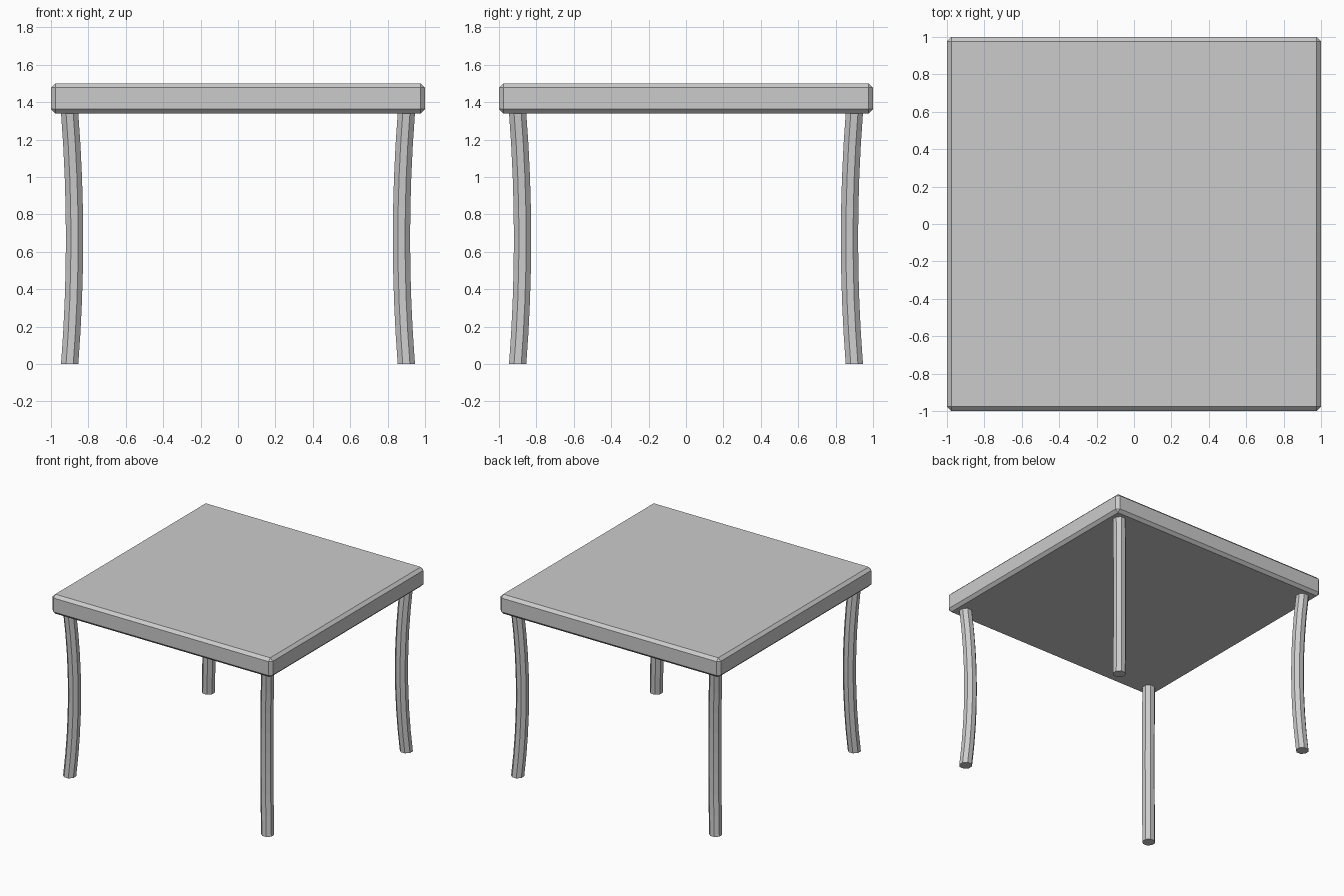
import bpy, bmesh, math

if "Cube" in bpy.data.objects:
    bpy.data.objects.remove(bpy.data.objects["Cube"])

TOP_Z, BASE_Z = 1.5, 1.34


def make_object(name, bm):
    mesh = bpy.data.meshes.new(name)
    bmesh.ops.recalc_face_normals(bm, faces=bm.faces)
    bm.to_mesh(mesh)
    bm.free()
    obj = bpy.data.objects.new(name, mesh)
    bpy.context.collection.objects.link(obj)
    return obj


# Table top: slab with a single-segment chamfer on every edge
bm = bmesh.new()
bmesh.ops.create_cube(bm, size=1)
bmesh.ops.scale(bm, vec=(2, 2, TOP_Z - BASE_Z), verts=bm.verts)
bmesh.ops.translate(bm, vec=(0, 0, (TOP_Z + BASE_Z) / 2), verts=bm.verts)
table_top = make_object("table_top", bm)
bevel = table_top.modifiers.new("chamfer", 'BEVEL')
bevel.width = 0.023
bevel.segments = 1

# Legs: octagonal tube bowed diagonally inwards, mirrored to four corners
SIDES, STEPS, RADIUS, BOW = 8, 8, 0.05, 0.026
bm = bmesh.new()
rings = []
for s in range(STEPS + 1):
    t = s / STEPS
    c = 0.9 - BOW * 4 * t * (1 - t)
    ring = []
    for k in range(SIDES):
        a = (k + 0.5) * math.tau / SIDES
        ring.append(bm.verts.new((c + RADIUS * math.cos(a),
                                  -c + RADIUS * math.sin(a), BASE_Z * t)))
    rings.append(ring)
for lo, hi in zip(rings, rings[1:]):
    for k in range(SIDES):
        n = (k + 1) % SIDES
        bm.faces.new((lo[k], lo[n], hi[n], hi[k]))
bm.faces.new(rings[0][::-1])
bm.faces.new(rings[-1])
legs = make_object("legs", bm)
mirror = legs.modifiers.new("four_corners", 'MIRROR')
mirror.use_axis = (True, True, False)
mirror.use_mirror_merge = False
